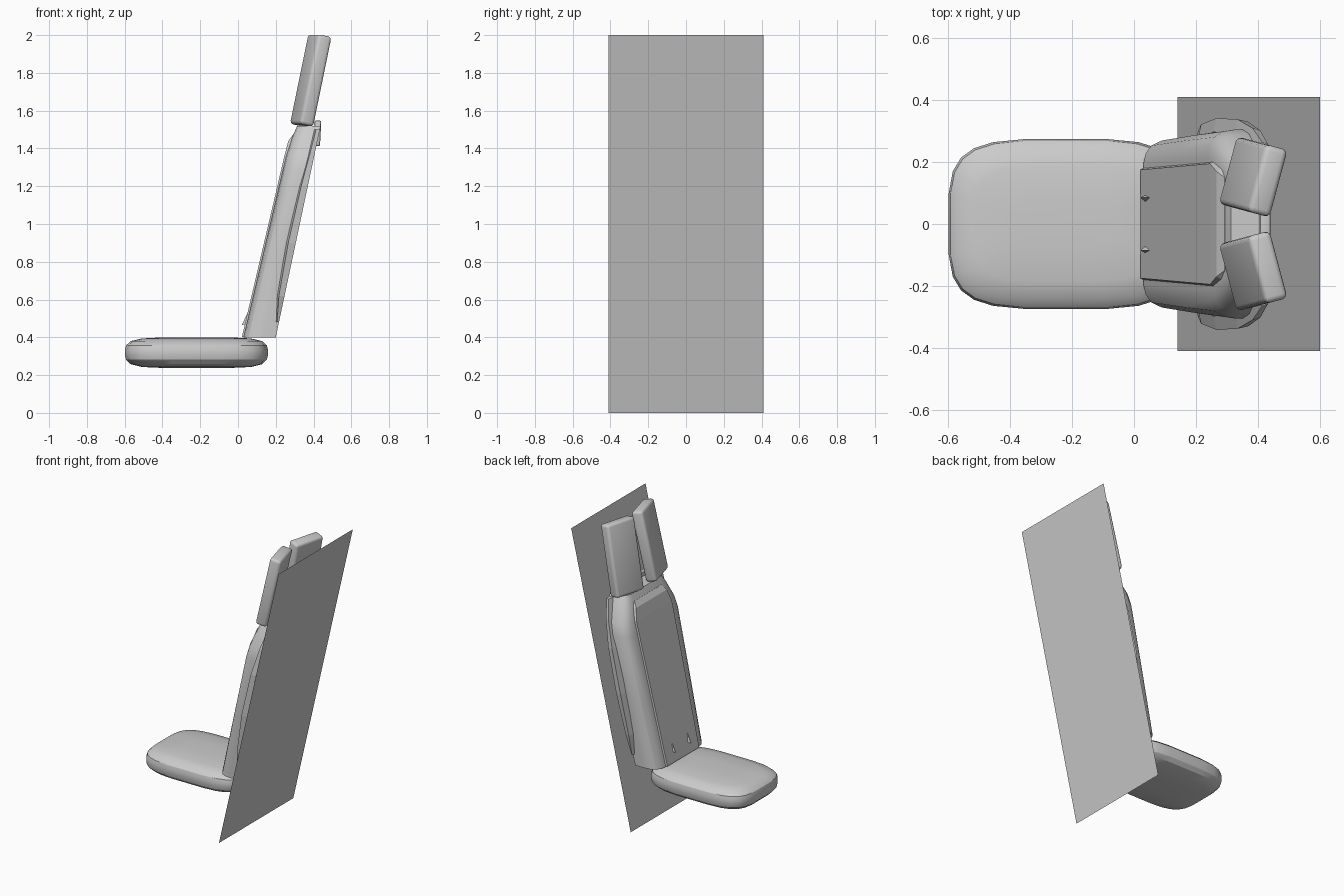
import bpy, bmesh
from math import radians, cos, sin, pi, copysign

cube = bpy.data.objects.get("Cube")
if cube:
    bpy.data.objects.remove(cube)


def add_object(name, bm, smooth=None):
    bmesh.ops.recalc_face_normals(bm, faces=bm.faces)
    mesh = bpy.data.meshes.new(name)
    bm.to_mesh(mesh)
    bm.free()
    ob = bpy.data.objects.new(name, mesh)
    bpy.context.collection.objects.link(ob)
    if smooth:
        bpy.ops.object.select_all(action='DESELECT')
        ob.select_set(True)
        bpy.context.view_layer.objects.active = ob
        bpy.ops.object.shade_smooth_by_angle(angle=radians(smooth))
    return ob


def loft(name, rings, smooth=None):
    """Skin a stack of closed rings and cap both ends."""
    bm = bmesh.new()
    rows = [[bm.verts.new(p) for p in ring] for ring in rings]
    n = len(rows[0])
    for a, b in zip(rows, rows[1:]):
        for i in range(n):
            j = (i + 1) % n
            bm.faces.new((a[i], a[j], b[j], b[i]))
    bm.faces.new(rows[0])
    bm.faces.new(rows[-1])
    return add_object(name, bm, smooth)


def box(name, size, location, rotation=(0, 0, 0), bevel=0.01, segments=2):
    bm = bmesh.new()
    bmesh.ops.create_cube(bm, size=1)
    bmesh.ops.scale(bm, vec=size, verts=bm.verts)
    bmesh.ops.bevel(bm, geom=bm.edges[:], offset=bevel, segments=segments,
                    profile=0.5, affect='EDGES')
    ob = add_object(name, bm, 35)
    ob.location = location
    ob.rotation_euler = rotation
    return ob


def front_x(z):
    return 0.03 + 0.235 * (z - 0.4)


def rear_x(z):
    return 0.20 + 0.212 * (z - 0.4)


# Seat cushion: rounded rectangle rings swelling and closing again
def cushion_ring(z, inset):
    ring = []
    for k in range(24):
        a = 2 * pi * (k + 0.5) / 24
        c, s = cos(a), sin(a)
        ring.append((-0.22 + (0.38 - inset) * copysign(abs(c) ** 0.5, c),
                     (0.275 - inset) * copysign(abs(s) ** 0.5, s), z))
    return ring


levels = [(0.238, 0.2), (0.243, 0.09), (0.258, 0.03), (0.282, 0.006), (0.305, 0),
          (0.335, 0), (0.358, 0.006), (0.38, 0.03), (0.394, 0.09), (0.4, 0.2)]
loft("seat_cushion", [cushion_ring(*lv) for lv in levels], 30)

# Backrest shell: rounded front corners, leaning back, tapering at the shoulders
half = [(0, 0.70), (0.04, 0.82), (0.15, 0.92), (0.35, 0.98), (0.6, 1), (1, 1)]


def back_ring(z, width, nose=0):
    f, r = front_x(z) + nose, rear_x(z)
    side = [(f + (r - f) * t, width * w, z) for t, w in half]
    return side + [(x, -y, z) for x, y, z in reversed(side)]


loft("backrest", [back_ring(0.4, 0.275), back_ring(0.85, 0.292), back_ring(1.28, 0.305),
                  back_ring(1.36, 0.29), back_ring(1.47, 0.24, 0.01),
                  back_ring(1.52, 0.215, 0.02)], 30)


# Raised pad on the front of the backrest
def pad_ring(z, width, lift):
    f = front_x(z)
    return [(f + 0.03, -width, z), (f - lift, -width + 0.02, z),
            (f - lift, width - 0.02, z), (f + 0.03, width, z)]


loft("backrest_pad", [pad_ring(0.402, 0.195, 0.01), pad_ring(1.36, 0.215, 0.01),
                      pad_ring(1.44, 0.19, 0.008), pad_ring(1.475, 0.17, -0.01)])

# Pairs mirrored across the seat
strip_path = [(0.48, 0.30, 0.02), (0.62, 0.322, 0.04), (0.9, 0.342, 0.05),
              (1.2, 0.338, 0.045), (1.38, 0.31, 0.035), (1.5, 0.265, 0.03)]
for side, label in ((1, "right"), (-1, "left")):
    box("headrest_" + label, (0.077, 0.225, 0.485), (0.385, side * 0.152, 1.76),
        (0, radians(12), -side * radians(15)), 0.018, 3)

    # Thin guard strip bowed out beside the backrest
    rings = []
    for z, y, w in strip_path:
        r = rear_x(z)
        rings.append([(r - w, side * (y - 0.045), z), (r - w + 0.01, side * y, z),
                      (r, side * (y - 0.008), z), (r, side * (y - 0.05), z)])
    loft("side_strip_" + label, rings)

    # Small pointed strap end
    bm = bmesh.new()
    tip = [bm.verts.new((x, side * y, z)) for x, y, z in
           ((0.02, 0.085, 0.465), (0.05, 0.1, 0.47), (0.05, 0.062, 0.475), (0.055, 0.085, 0.54))]
    for skip in range(4):
        bm.faces.new([v for i, v in enumerate(tip) if i != skip])
    add_object("strap_end_" + label, bm)

# Bar behind the shoulders
box("shoulder_bar", (0.035, 0.36, 0.135), (0.42, 0, 1.48), (0, radians(3), 0), 0.008)

# Flat sheet behind the seat
bm = bmesh.new()
bm.faces.new([bm.verts.new(p) for p in
              ((0.14, -0.41, 0), (0.14, 0.41, 0), (0.6, 0.41, 2), (0.6, -0.41, 2))])
add_object("back_sheet", bm)
